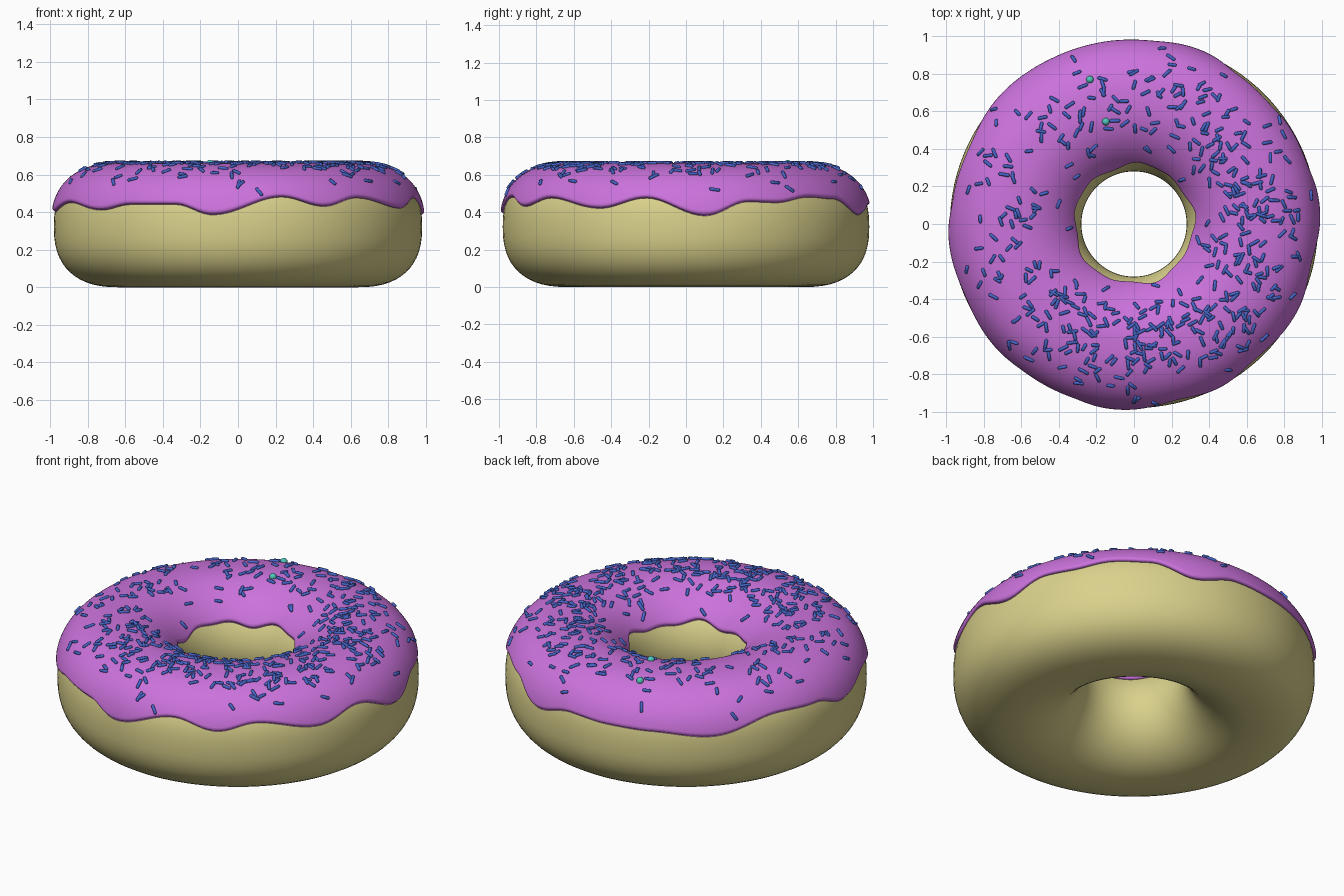
import bpy, bmesh, math, random
from mathutils import Vector, Matrix

if "Cube" in bpy.data.objects:
    bpy.data.objects.remove(bpy.data.objects["Cube"])

random.seed(7)
RC, HALF_W, HALF_H = 0.63, 0.35, 0.3225   # ring radius and half sizes of the dough section
ICING = 0.017


def material(name, rgb):
    m = bpy.data.materials.new(name)
    m.diffuse_color = (*rgb, 1)
    m.use_nodes = True
    m.node_tree.nodes["Principled BSDF"].inputs["Base Color"].default_value = m.diffuse_color
    return m


def finish(bm, name, mat):
    bmesh.ops.recalc_face_normals(bm, faces=bm.faces)
    for f in bm.faces:
        f.smooth = True
    me = bpy.data.meshes.new(name)
    bm.to_mesh(me)
    bm.free()
    me.materials.append(mat)
    ob = bpy.data.objects.new(name, me)
    bpy.context.collection.objects.link(ob)
    return ob


def power(c):
    # squarer on the outside, rounder in the hole
    return 2.45 if c > 0 else 1.95


def section(t, offset=0.0):
    """Point (r, z) and normal of the dough section at parameter t."""
    c, s = math.cos(t), math.sin(t)
    n = power(c)
    u = math.copysign(abs(c) ** (2 / n), c)
    v = math.copysign(abs(s) ** (2 / n), s)
    nr = math.copysign(abs(u) ** (n - 1), u) / HALF_W
    nz = math.copysign(abs(v) ** (n - 1), v) / HALF_H
    k = math.hypot(nr, nz)
    nr, nz = nr / k, nz / k
    return RC + HALF_W * u + offset * nr, HALF_H + HALF_H * v + offset * nz, nr, nz


def param_from_z(z, n):
    return math.asin(((z - HALF_H) / HALF_H) ** (n / 2))


def loft(name, section_at, steps, mat):
    """Closed ring: one closed section of (r, z) points per angle."""
    bm = bmesh.new()
    rings = []
    for i in range(steps):
        a = 2 * math.pi * i / steps
        rings.append([bm.verts.new((r * math.cos(a), r * math.sin(a), z))
                      for r, z in section_at(a)])
    for i in range(steps):
        p, q = rings[i], rings[(i + 1) % steps]
        for j in range(len(p)):
            k = (j + 1) % len(p)
            bm.faces.new((p[j], q[j], q[k], p[k]))
    return finish(bm, name, mat)


# Dough ring
loft("dough", lambda a: [section(2 * math.pi * j / 56)[:2] for j in range(56)],
     112, material("dough_tan", (0.70, 0.64, 0.26)))

# Icing: drip edge heights around the outside (degrees, z)
DRIPS = [(-175, .40), (-157, .45), (-138, .41), (-126, .44), (-110, .44), (-98, .385),
         (-76, .48), (-62, .43), (-49, .475), (-28, .42), (-13, .475), (6, .38),
         (20, .455), (30, .45), (43, .48), (55, .47), (70, .385), (85, .44),
         (100, .43), (114, .425), (133, .40), (156, .475), (172, .46), (185, .40)]


def drip(a):
    d = math.degrees(a)
    while d >= 185:
        d -= 360
    for (d0, z0), (d1, z1) in zip(DRIPS, DRIPS[1:]):
        if d0 <= d <= d1:
            f = (1 - math.cos(math.pi * (d - d0) / (d1 - d0))) / 2
            return z0 + (z1 - z0) * f
    return 0.44


def icing_section(a):
    t0 = param_from_z(drip(a), 2.45)
    zi = 0.475 + 0.012 * math.sin(5 * a + 1) + 0.008 * math.sin(9 * a)
    t1 = math.pi - param_from_z(zi, 1.95)
    top, under = [], []
    n = 44
    for j in range(n + 1):
        # cosine spacing packs points at the rounded lips
        f = j / n
        f = 0.6 * f + 0.4 * (1 - math.cos(math.pi * f)) / 2
        t = t0 + (t1 - t0) * f
        edge = min(1, min(f, 1 - f) / 0.018)
        off = ICING * math.sqrt(1 - (1 - edge) ** 2)
        top.append(section(t, off)[:2])
    for j in range(1, 20):
        under.append(section(t1 + (t0 - t1) * j / 20, -0.006)[:2])
    return top + under


loft("icing", icing_section, 200, material("icing_pink", (0.60, 0.17, 0.72)))


def icing_frame(r, a):
    """Position and normal on top of the icing at radius r and angle a."""
    u = (r - RC) / (HALF_W + ICING)
    n = power(u)
    t = math.acos(math.copysign(min(1, abs(u)) ** (n / 2), u))
    pr, pz, nr, nz = section(t, ICING + 0.003)
    ca, sa = math.cos(a), math.sin(a)
    return Vector((pr * ca, pr * sa, pz)), Vector((nr * ca, nr * sa, nz))


# Sprinkles: small capsules scattered on the icing
bm = bmesh.new()
count = 0
while count < 460:
    r, a = random.gauss(0.68, 0.17), random.uniform(-math.pi, math.pi)
    if not 0.34 < r < 0.972 or random.random() > 0.72 + 0.28 * math.cos(a + 0.4):
        continue
    pos, nor = icing_frame(r, a)
    if pos.z < 0.5:
        continue
    side = Vector((-math.sin(a), math.cos(a), 0))
    spin = Matrix.Rotation(random.uniform(0, math.pi), 3, nor)
    axis = spin @ side
    rot = Matrix((axis.cross(nor), nor, axis)).transposed().to_4x4()
    half = random.uniform(0.013, 0.022)
    verts = bmesh.ops.create_uvsphere(bm, u_segments=8, v_segments=5, radius=0.0095)["verts"]
    for v in verts:
        v.co.z += math.copysign(half, v.co.z)
    bmesh.ops.transform(bm, verts=verts, matrix=Matrix.Translation(pos) @ rot)
    count += 1
finish(bm, "sprinkles", material("sprinkle_blue", (0.06, 0.13, 0.58)))

# Two sugar pearls
bm = bmesh.new()
for x, y in ((-0.235, 0.77), (-0.15, 0.545)):
    pos, nor = icing_frame(math.hypot(x, y), math.atan2(y, x))
    bmesh.ops.create_uvsphere(bm, u_segments=16, v_segments=10, radius=0.02,
                              matrix=Matrix.Translation(pos))
finish(bm, "sugar_pearls", material("pearl_teal", (0.08, 0.58, 0.50)))
